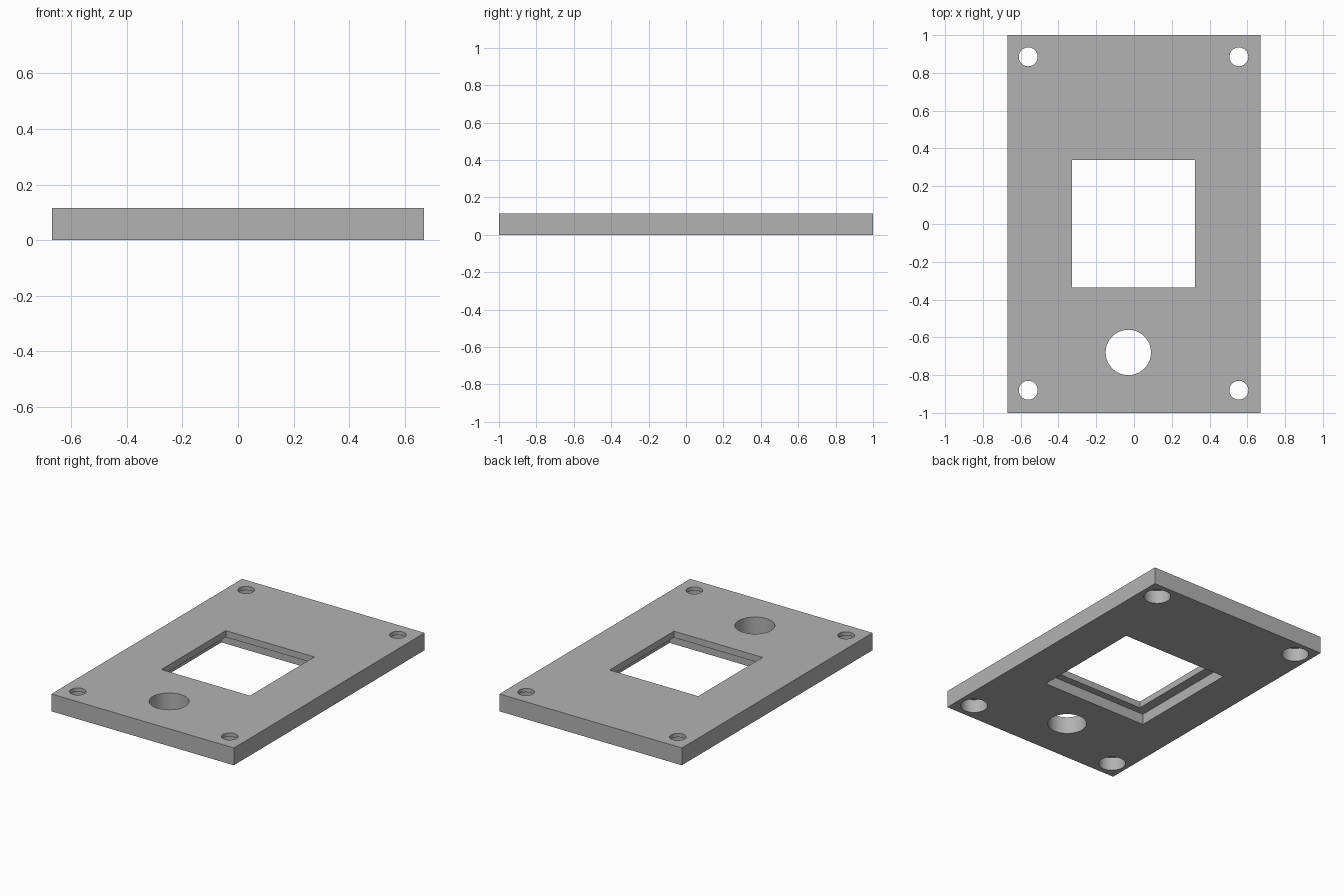
import bpy

cube = bpy.data.objects.get("Cube")
if cube:
    bpy.data.objects.remove(cube)

THICK = 0.115
OVER = 0.05  # how far cutters run past the plate

# Single grey material
grey = bpy.data.materials.new("plain grey")
grey.use_nodes = True
colour = (0.45, 0.45, 0.45, 1)
grey.diffuse_color = colour
grey.node_tree.nodes["Principled BSDF"].inputs["Base Color"].default_value = colour


def box(name, x0, x1, y0, y1, z0, z1):
    bpy.ops.mesh.primitive_cube_add(
        size=1, location=((x0 + x1) / 2, (y0 + y1) / 2, (z0 + z1) / 2))
    obj = bpy.context.object
    obj.name = name
    obj.scale = (x1 - x0, y1 - y0, z1 - z0)
    bpy.ops.object.transform_apply(location=True, rotation=False, scale=True)
    obj.data.materials.append(grey)
    return obj


def rod(name, x, y, radius, z0, z1):
    bpy.ops.mesh.primitive_cylinder_add(
        vertices=64, radius=radius, depth=z1 - z0, location=(x, y, (z0 + z1) / 2))
    obj = bpy.context.object
    obj.name = name
    obj.data.materials.append(grey)
    return obj


# Flat rectangular plate
plate = box("mounting_plate", -0.67, 0.67, -1, 1, 0, THICK)

# Window opening with a wider recess underneath, and the large round hole
cutters = [
    box("window_cutter", -0.328, 0.323, -0.335, 0.34, -OVER, THICK + OVER),
    box("recess_cutter", -0.395, 0.39, -0.385, 0.39, -OVER, 0.072),
    rod("large_hole_cutter", -0.03, -0.68, 0.12, -OVER, THICK + OVER),
]

# Corner screw holes, counterbored from below
for x in (-0.56, 0.555):
    for y in (-0.88, 0.885):
        cutters.append(rod("screw_hole_cutter", x, y, 0.05, -OVER, THICK + OVER))
        cutters.append(rod("counterbore_cutter", x, y, 0.083, -OVER, 0.09))

for cutter in cutters:
    cutter.hide_render = True
    mod = plate.modifiers.new(cutter.name, "BOOLEAN")
    mod.operation = "DIFFERENCE"
    mod.solver = "EXACT"
    mod.object = cutter

# Bake the cuts and drop the cutters
depsgraph = bpy.context.evaluated_depsgraph_get()
plate_mesh = bpy.data.meshes.new_from_object(plate.evaluated_get(depsgraph))
plate.modifiers.clear()
plate.data = plate_mesh
plate_mesh.name = "mounting_plate"
for cutter in cutters:
    bpy.data.objects.remove(cutter)

bpy.ops.object.select_all(action="DESELECT")
plate.select_set(True)
bpy.context.view_layer.objects.active = plate
bpy.ops.object.shade_smooth_by_angle(angle=0.5)
